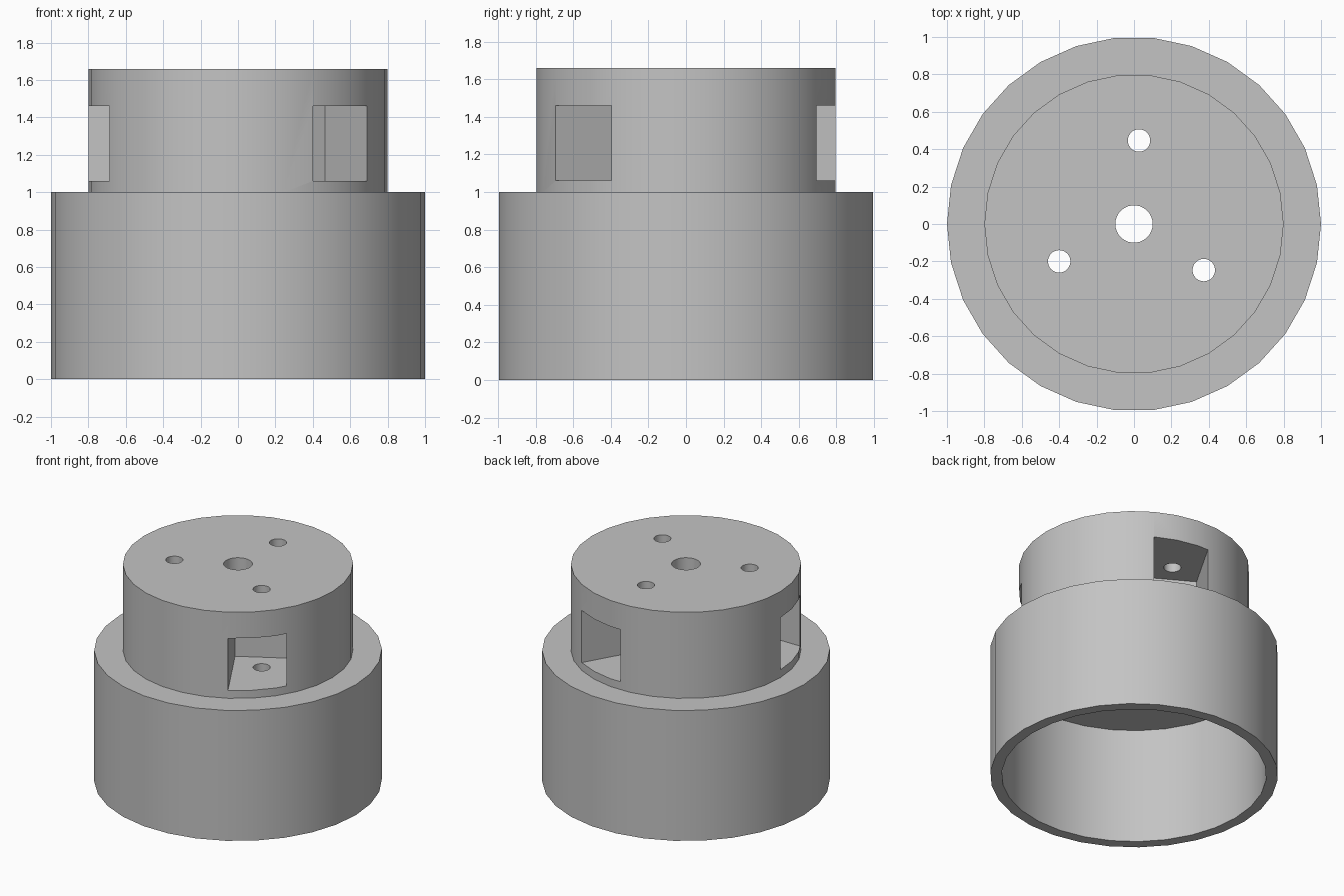
import bpy
import bmesh
from math import radians, tau, cos, sin
from mathutils import Matrix, Vector

if "Cube" in bpy.data.objects:
    bpy.data.objects.remove(bpy.data.objects["Cube"], do_unlink=True)

SIDES = 30
grey = bpy.data.materials.new("plain grey")
grey.use_nodes = True
colour = (0.55, 0.55, 0.55, 1)
grey.diffuse_color = colour
grey.node_tree.nodes["Principled BSDF"].inputs["Base Color"].default_value = colour


def add_object(name, bm):
    bmesh.ops.recalc_face_normals(bm, faces=bm.faces)
    mesh = bpy.data.meshes.new(name)
    bm.to_mesh(mesh)
    bm.free()
    mesh.materials.append(grey)
    obj = bpy.data.objects.new(name, mesh)
    bpy.context.collection.objects.link(obj)
    return obj


def lathe(name, profile):
    """Turn a closed (radius, height) profile around the z axis."""
    bm = bmesh.new()
    rings = [[bm.verts.new((r * cos(tau * i / SIDES), r * sin(tau * i / SIDES), z))
              for r, z in profile] for i in range(SIDES)]
    n = len(profile)
    for i in range(SIDES):
        a, b = rings[i], rings[(i + 1) % SIDES]
        for j in range(n):
            k = (j + 1) % n
            bm.faces.new((a[j], b[j], b[k], a[k]))
    return add_object(name, bm)


def cut(target, cutter):
    mod = target.modifiers.new("cut", "BOOLEAN")
    mod.operation = "DIFFERENCE"
    mod.solver = "EXACT"
    mod.object = cutter
    bpy.ops.object.select_all(action="DESELECT")
    bpy.context.view_layer.objects.active = target
    target.select_set(True)
    bpy.ops.object.modifier_apply(modifier=mod.name)
    bpy.data.objects.remove(cutter, do_unlink=True)


# Stepped cap: hollow skirt below, solid hub above with a central bore
cap = lathe("stepped_cap", [
    (0.92, 0), (1, 0), (1, 1), (0.8, 1),
    (0.8, 1.66), (0.1, 1.66), (0.1, 0.89), (0.92, 0.89)])

# Three side pockets, each with a vertical bolt hole through its middle
inner, outer, width, floor, roof = 0.235, 1.2, 0.4, 1.06, 1.46
for turn in (60, 180, 300):
    spin = Matrix.Rotation(radians(turn), 4, "Z")

    bm = bmesh.new()
    centre = Vector(((inner + outer) / 2, width / 2, (floor + roof) / 2))
    size = Matrix.Diagonal((outer - inner, width, roof - floor, 1))
    bmesh.ops.create_cube(bm, size=1, matrix=spin @ Matrix.Translation(centre) @ size)
    cut(cap, add_object("pocket_cutter", bm))

    bm = bmesh.new()
    bmesh.ops.create_cone(bm, cap_ends=True, segments=SIDES, radius1=0.06, radius2=0.06,
                          depth=1.4, matrix=spin @ Matrix.Translation((0.4, width / 2, 1.3)))
    cut(cap, add_object("bolt_hole_cutter", bm))

bpy.ops.object.shade_smooth_by_angle(angle=radians(30))
